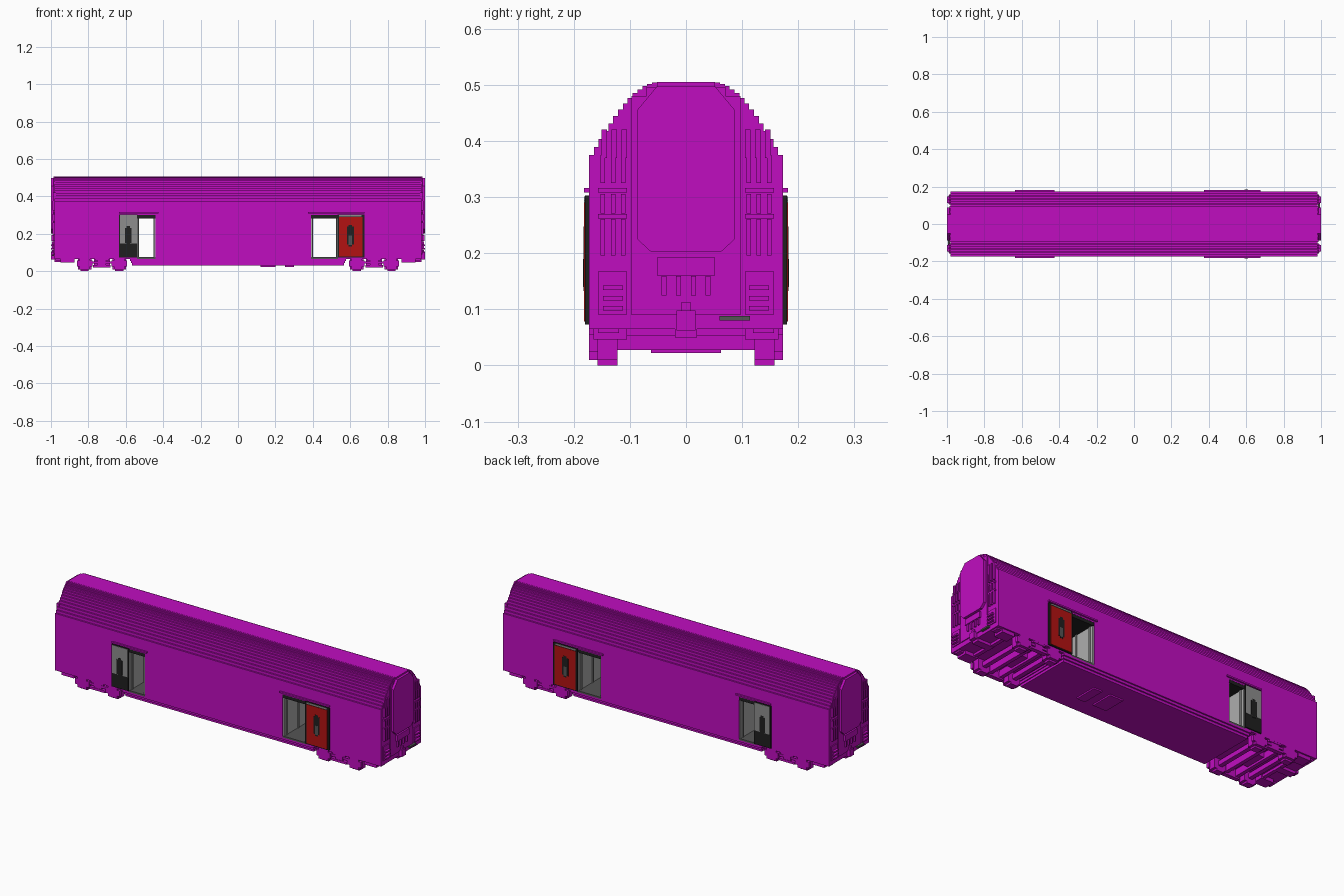
import bpy
import bmesh
from math import sin, pi

cube = bpy.data.objects.get("Cube")
if cube:
    bpy.data.objects.remove(cube, do_unlink=True)


def material(name, red, green, blue):
    mat = bpy.data.materials.new(name)
    mat.use_nodes = True
    mat.diffuse_color = (red, green, blue, 1)
    shader = mat.node_tree.nodes["Principled BSDF"]
    shader.inputs["Base Color"].default_value = mat.diffuse_color
    return mat


def grey(name, value):
    return material(name, value, value, value)


MAGENTA = material("magenta paint", .53, .004, .53)
RED = material("red door paint", .45, .006, .006)
GREY = grey("mid grey", .27)
LIGHT = grey("light grey lining", .42)
DARK = grey("dark grey floor", .09)
BLACK = grey("near black", .014)


def finish(name, bm, mat):
    bmesh.ops.recalc_face_normals(bm, faces=bm.faces)
    mesh = bpy.data.meshes.new(name)
    bm.to_mesh(mesh)
    bm.free()
    mesh.materials.append(mat)
    bpy.context.collection.objects.link(bpy.data.objects.new(name, mesh))


def add_prism(bm, outline, start, end):
    """Extrude a (y, z) outline along x."""
    face = bm.faces.new([bm.verts.new((start, y, z)) for y, z in outline])
    new = bmesh.ops.extrude_face_region(bm, geom=[face])["geom"]
    moved = [v for v in new if isinstance(v, bmesh.types.BMVert)]
    bmesh.ops.translate(bm, vec=(end - start, 0, 0), verts=moved)


def box(name, mat, size, at, mirror=""):
    """One box by size and centre, copied across the axes named in mirror."""
    bm = bmesh.new()
    (length, width, height), (x, y, z) = size, at
    for sx in (1, -1) if "x" in mirror else (1,):
        for sy in (1, -1) if "y" in mirror else (1,):
            low, high = z - height / 2, z + height / 2
            near, far = sy * y - width / 2, sy * y + width / 2
            outline = [(near, low), (far, low), (far, high), (near, high)]
            add_prism(bm, outline, sx * x - length / 2, sx * x + length / 2)
    finish(name, bm, mat)


def two_sided(half):
    return half + [(-y, z) for y, z in reversed(half)]


WALL = .173        # half width of the car
EAVE, RIDGE = .375, .505
FLAT = .052        # half width of the flat roof top
BOTTOM, SILL, HEAD = .065, .07, .3
END = .982         # end wall
STEPS = 14


# Stepped roof: each step rises along a sine curve
def body_outline(bottom):
    half, low = [], bottom
    for step in range(STEPS + 1):
        t = step / STEPS
        y = WALL + (FLAT - WALL) * t
        top = EAVE + (RIDGE - EAVE) * sin(t * pi / 2)
        half += [(y, low), (y, top)]
        low = top
    return two_sided(half)


# Body shell, open across the car at the two doorways
doorways = {"right": (-.54, -.44), "left": (.39, .535)}
shell = bmesh.new()
start = -END
for near, far in doorways.values():
    add_prism(shell, body_outline(BOTTOM), start, near)
    add_prism(shell, body_outline(HEAD), near, far)
    start = far
add_prism(shell, body_outline(BOTTOM), start, END)
finish("body_shell", shell, MAGENTA)

# Doorway interiors
for side, (near, far) in doorways.items():
    middle, span = (near + far) / 2, far - near
    mid_z, tall = (SILL + HEAD) / 2, HEAD - SILL
    for end, inward in ((near, 1), (far, -1)):
        tag = f"{side}_doorway_{'rear' if inward == 1 else 'fore'}"
        box(tag + "_wall", LIGHT, (.008, WALL * 1.96, tall), (end + inward * .004, 0, mid_z))
        for row, y in (("outer", .15), ("inner", .05)):
            box(f"{tag}_{row}_rib", GREY, (.012, .012, tall), (end + inward * .006, y, mid_z), "y")
    box(side + "_doorway_floor", DARK, (span, WALL * 2, .009), (middle, 0, SILL))
    box(side + "_doorway_header", BLACK, (span, WALL * 1.99, .018), (middle, 0, HEAD - .009))

# Stepped underframe, narrowing downwards
for level in range(3):
    box(f"underframe_step_{'abc'[level]}", MAGENTA,
        (1.155 - level * .01, (WALL - level * .008) * 2, .013), (0, 0, .062 - level * .013))
for name, length, x in (("long", .08, .16), ("short", .05, .275)):
    box(name + "_underframe_plate", MAGENTA, (length, .125, .008), (x, 0, .026))


# Sliding doors hung outside both walls
def sliding_door(color, x, width, rail_x, rail_length):
    box(color + "_door_core", BLACK, (width, .008, HEAD - SILL), (x, .176, .188), "y")
    box(color + "_door_rail", MAGENTA, (rail_length, .01, .008), (rail_x, .177, .312), "y")


def pill(name, mat, width, height, at):
    box(name + "_middle", mat, (width, .002, height - .02), at, "y")
    box(name + "_ends", mat, (width / 2, .002, height), at, "y")


sliding_door("grey", -.586, .1, -.53, .21)
box("grey_door_panel", GREY, (.094, .002, .152), (-.585, .181, .224), "y")
pill("grey_door_window", BLACK, .034, .1, (-.587, .182, .19))

sliding_door("red", .603, .144, .525, .3)
box("red_door_panel", RED, (.126, .002, .212), (.602, .181, .184), "y")
box("red_door_top_strip", GREY, (.12, .002, .008), (.6, .181, .297), "y")
pill("red_door_window", BLACK, .037, .115, (.601, .182, .19))
box("red_door_window_glass", DARK, (.018, .002, .05), (.601, .183, .165), "y")

# End diaphragms: stepped frame and raised eight-sided panel
box("end_frame", MAGENTA, (.01, .194, .39), (END, 0, .285), "x")
box("end_frame_shoulder", MAGENTA, (.01, .14, .016), (END, 0, .488), "x")
box("end_frame_cap", MAGENTA, (.01, FLAT * 2, .01), (END, 0, .5), "x")
panels = bmesh.new()
panel_half = [(.062, .202), (.087, .225), (.087, .455), (FLAT, .497)]
for sign in (1, -1):
    add_prism(panels, two_sided(panel_half), sign * END, sign)
finish("end_panels", panels, MAGENTA)

# Slatted corner grilles and handholds beside the end panels
rows = {"lower": (.065, .228), "middle": (.035, .288), "upper": (.05, .35)}
for column, y in (("inner", .112), ("centre", .13), ("outer", .148)):
    for row, (height, z) in rows.items():
        box(f"{row}_{column}_slat", MAGENTA, (.02, .008, height), (END, y, z), "xy")
    box(column + "_top_slat", MAGENTA, (.016, .01, .05), (END, y - .002, .395), "xy")
for row, z in (("lower", .266), ("upper", .312)):
    box(row + "_grille_bar", MAGENTA, (.016, .052, .008), (END, .131, z), "xy")
box("handhold_plate", MAGENTA, (.01, .052, .077), (END, .131, .129), "xy")
for row in range(3):
    box(f"handhold_{'abc'[row]}", MAGENTA, (.036, .036, .008), (END, .13, .102 + row * .018), "xy")
box("corner_step", MAGENTA, (.075, .06, .022), (.912, .135, .057), "xy")
box("corner_step_bracket", MAGENTA, (.035, .037, .027), (.957, .138, .071), "xy")

# Couplers with hanging hoses
box("buffer_box", MAGENTA, (.03, FLAT * 2, .032), (END, 0, .176), "x")
for name, y in (("inner", .013), ("outer", .039)):
    box(name + "_hose", MAGENTA, (.01, .009, .035), (.99, y, .142), "xy")
box("coupler_shank", MAGENTA, (.1, .04, .02), (.93, 0, .06), "x")
box("coupler_head", MAGENTA, (.03, .034, .036), (.985, 0, .08), "x")
box("coupler_pin", MAGENTA, (.02, .018, .014), (.985, 0, .105), "x")
box("end_beam", MAGENTA, (.02, .24, .016), (.89, 0, .06), "x")
for name, sign in (("left", 1), ("right", -1)):
    box(name + "_coupler_lever", DARK, (.013, .054, .008), (sign * .989, sign * .087, .084))

# Bogies: stepped wheels, axle boxes, axles, then side frames and cross beams
for name, x in (("inner", .635), ("outer", .82)):
    box(name + "_wheel_core", MAGENTA, (.044, .035, .078), (x, .14, .039), "xy")
    box(name + "_wheel_sides", MAGENTA, (.072, .035, .056), (x, .14, .038), "xy")
    box(name + "_axle_box", MAGENTA, (.084, .016, .032), (x, .165, .04), "xy")
    box(name + "_axle_box_core", MAGENTA, (.056, .016, .064), (x, .165, .042), "xy")
    box(name + "_axle", MAGENTA, (.024, .25, .025), (x, 0, .04), "x")
BOGIE = .728
box("bogie_side_bar", MAGENTA, (.18, .018, .012), (BOGIE, .159, .046), "xy")
box("bogie_spring_plank", MAGENTA, (.095, .023, .012), (BOGIE, .161, .026), "xy")
box("bogie_spring", MAGENTA, (.045, .02, .03), (BOGIE, .16, .045), "xy")
box("bogie_bolster_end", MAGENTA, (.075, .023, .024), (BOGIE, .161, .068), "xy")
for name, offset in (("inner", -.033), ("outer", .033)):
    box(name + "_cross_beam", MAGENTA, (.02, .3, .04), (BOGIE + offset, 0, .048), "x")
box("bogie_pivot", MAGENTA, (.045, .12, .03), (BOGIE, 0, .054), "x")
